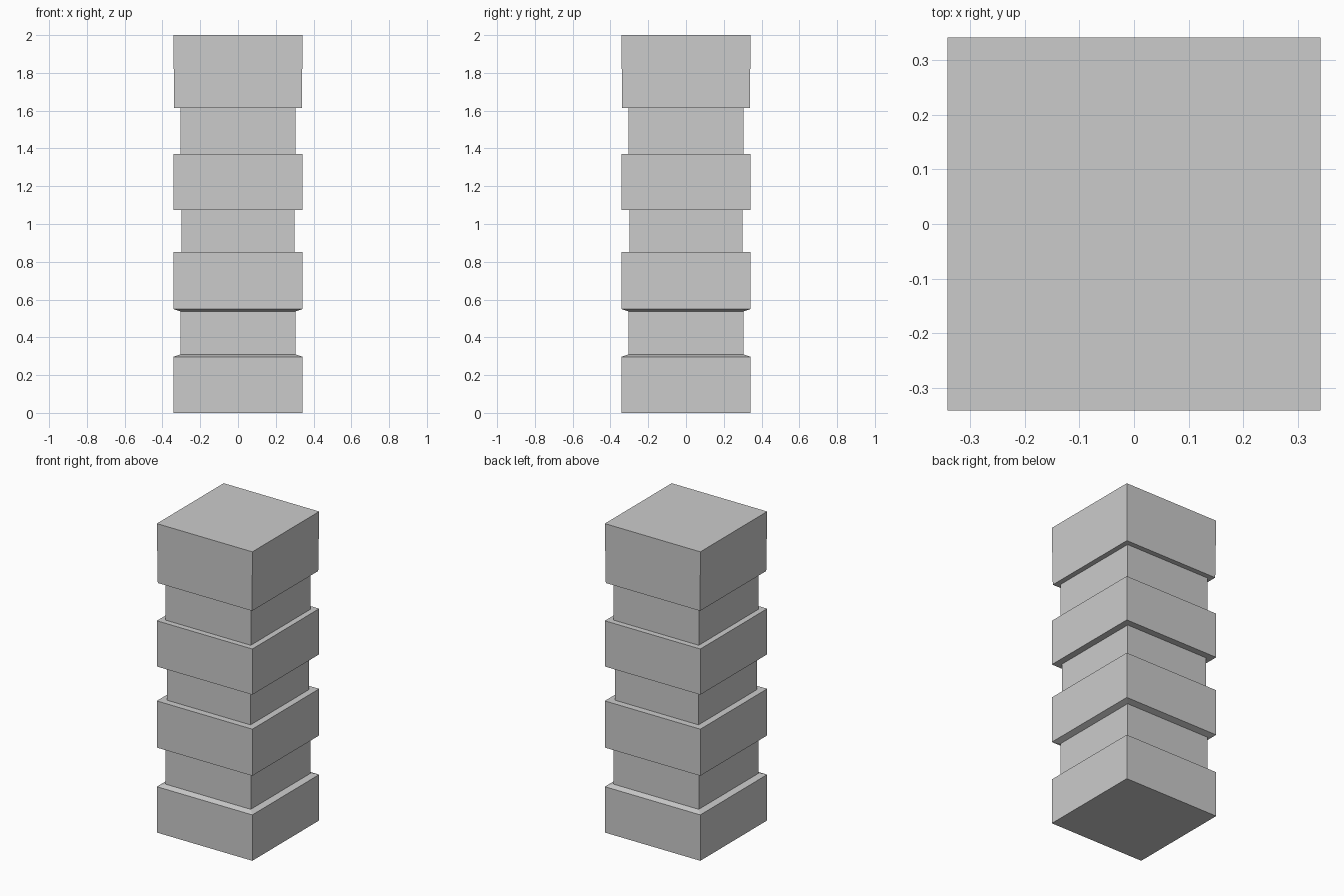
import bpy, bmesh

if "Cube" in bpy.data.objects:
    bpy.data.objects.remove(bpy.data.objects["Cube"])

# (half width, height) outline of the square banded pillar, bottom to top
PROFILE = [
    (0.342, 0.0), (0.342, 0.297),      # base block
    (0.305, 0.309), (0.305, 0.537),    # lower neck, bevelled ledges
    (0.342, 0.55), (0.342, 0.852),     # lower band
    (0.299, 0.852), (0.299, 1.075),    # middle neck
    (0.342, 1.075), (0.342, 1.371),    # upper band
    (0.305, 1.371), (0.305, 1.615),    # upper neck
    (0.338, 1.615), (0.342, 2.0),      # slightly flared top block
]


def square_loft(name, profile):
    bm = bmesh.new()
    corners = [(-1, -1), (1, -1), (1, 1), (-1, 1)]
    rings = [[bm.verts.new((sx * r, sy * r, z)) for sx, sy in corners]
             for r, z in profile]
    for low, high in zip(rings, rings[1:]):
        for i in range(4):
            j = (i + 1) % 4
            bm.faces.new((low[i], low[j], high[j], high[i]))
    # end caps
    bm.faces.new(rings[0][::-1])
    bm.faces.new(rings[-1])
    mesh = bpy.data.meshes.new(name)
    bm.to_mesh(mesh)
    bm.free()
    obj = bpy.data.objects.new(name, mesh)
    bpy.context.collection.objects.link(obj)
    return obj


square_loft("banded_pillar", PROFILE)
